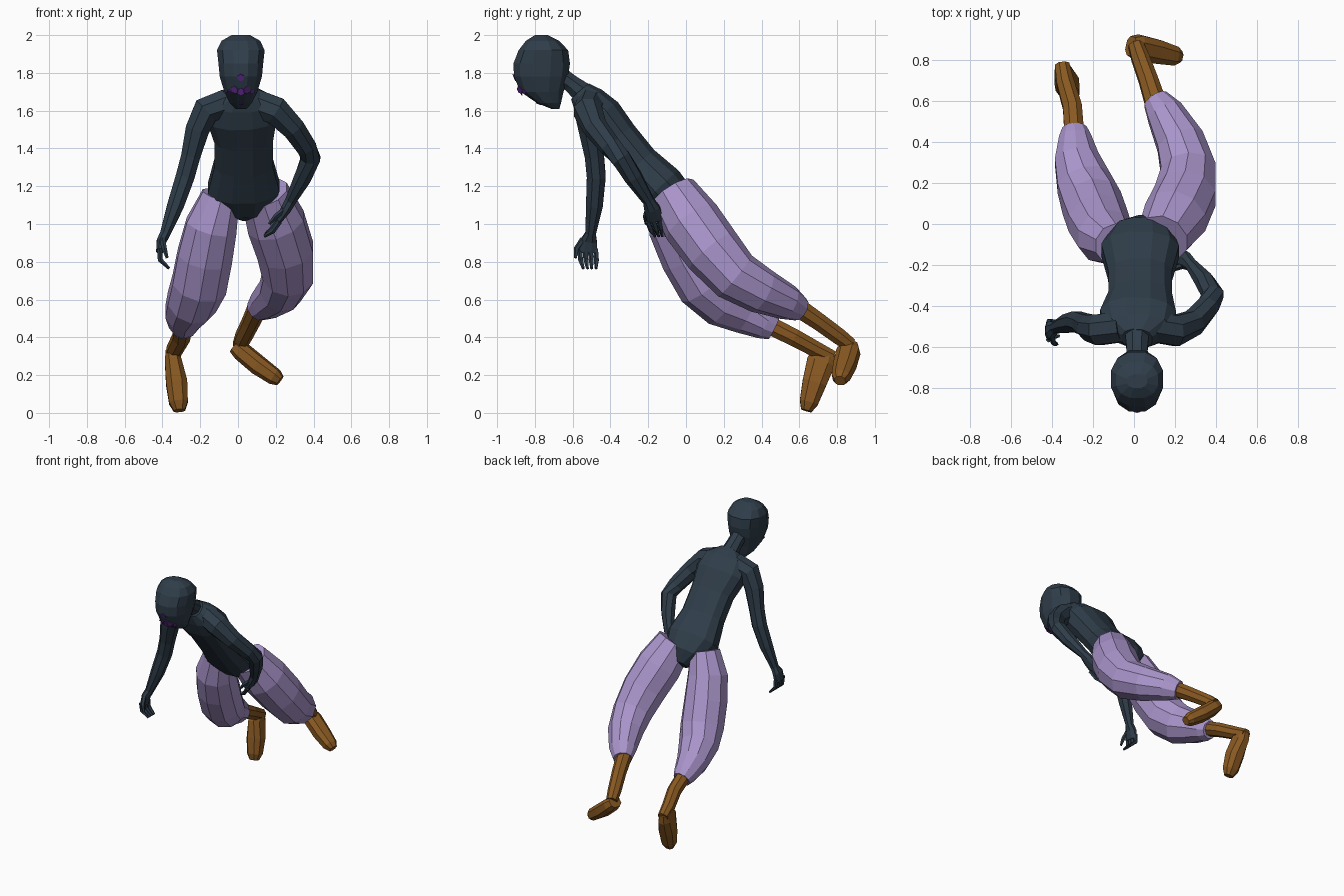
import bpy, bmesh, math
from mathutils import Vector
from mathutils.bvhtree import BVHTree


def material(name, rgb):
    m = bpy.data.materials.new(name)
    m.diffuse_color = (*rgb, 1)
    return m


SLATE = material("dark slate", (0.028, 0.046, 0.066))
LILAC = material("lilac cloth", (0.40, 0.30, 0.60))
BROWN = material("brown leather", (0.25, 0.10, 0.016))
VIOLET = material("violet paint", (0.12, 0.025, 0.26))


def finish(bm, name, mat):
    bmesh.ops.recalc_face_normals(bm, faces=bm.faces)
    me = bpy.data.meshes.new(name)
    bm.to_mesh(me)
    bm.free()
    me.materials.append(mat)
    ob = bpy.data.objects.new(name, me)
    bpy.context.collection.objects.link(ob)
    return ob


def loft(name, mat, stations, ref=(1, 0, 0), sides=10, axis=None, power=1.0):
    """Skin rings along a path; a station is (x, y, z, half width, half depth)."""
    bm = bmesh.new()
    pts = [Vector(s[:3]) for s in stations]
    rings = []
    for i, s in enumerate(stations):
        t = Vector(axis) if axis else pts[min(i + 1, len(pts) - 1)] - pts[max(i - 1, 0)]
        t.normalize()
        u = Vector(ref)
        u = (u - t * u.dot(t)).normalized()
        v = t.cross(u)
        ring = []
        for k in range(sides):
            a = 2 * math.pi * (k + 0.5) / sides
            c, d = math.cos(a), math.sin(a)
            c = math.copysign(abs(c) ** power, c)
            d = math.copysign(abs(d) ** power, d)
            ring.append(bm.verts.new(pts[i] + u * c * s[3] + v * d * s[-1]))
        rings.append(ring)
    for a, b in zip(rings, rings[1:]):
        for k in range(sides):
            j = (k + 1) % sides
            bm.faces.new((a[k], a[j], b[j], b[k]))
    bm.faces.new(rings[0])
    bm.faces.new(rings[-1])
    return finish(bm, name, mat)


# Leaning torso and neck
loft("torso", SLATE, [
    (.04, .01, 1.05, .05, .05), (.04, -.05, 1.11, .15, .115),
    (.03, -.13, 1.195, .195, .13), (.03, -.25, 1.32, .16, .112),
    (.03, -.36, 1.455, .16, .112), (.02, -.45, 1.57, .19, .12),
    (.02, -.515, 1.65, .17, .095), (.015, -.56, 1.70, .075, .065)], sides=12, power=.85)
loft("neck", SLATE, [(.015, -.53, 1.68, .065, .065), (.015, -.61, 1.745, .055, .05),
                     (.015, -.69, 1.80, .06, .055)], sides=8)

# Head: level rings given as height, front, back, half width
profile = [(1.61, -.715, -.67, .03), (1.64, -.79, -.66, .06), (1.70, -.88, -.645, .09),
           (1.78, -.915, -.62, .115), (1.85, -.918, -.61, .122), (1.92, -.89, -.62, .13),
           (1.97, -.85, -.67, .105), (2.0, -.80, -.73, .05)]
head = loft("head", SLATE, [(.015, (f + b) / 2, z, w, (b - f) / 2) for z, f, b, w in profile],
            sides=12, axis=(0, 0, 1), power=.85)

# Painted face marks, laid on the head surface
tree = BVHTree.FromPolygons([v.co for v in head.data.vertices],
                            [p.vertices for p in head.data.polygons])
marks = [(0, 1.775, .02), (0, 1.70, .022), (-.032, 1.71, .022), (.032, 1.71, .022),
         (-.06, 1.70, .013), (.06, 1.70, .013), (0, 1.637, .014)]
for n, (x, z, r) in enumerate(marks):
    hit, normal, _, _ = tree.ray_cast(Vector((x + .015, -2, z)), Vector((0, 1, 0)))
    if hit:
        a, b = hit - normal * .003, hit + normal * .003
        loft(f"face_mark_{n + 1}", VIOLET, [(*a, r, r), (*b, r, r)], sides=6)

# Arms: hanging on the -x side, bent toward the hip on the +x side
loft("hanging_arm", SLATE, [
    (-.06, -.50, 1.64, .08), (-.17, -.515, 1.60, .08), (-.215, -.505, 1.50, .068),
    (-.25, -.485, 1.36, .055), (-.28, -.475, 1.25, .054), (-.33, -.485, 1.10, .048),
    (-.385, -.505, .95, .03), (-.405, -.515, .91, .048, .028), (-.415, -.52, .85, .052, .02)],
    ref=(0, 1, 0), sides=8)
loft("bent_arm", SLATE, [
    (.09, -.50, 1.64, .08), (.20, -.52, 1.60, .08), (.29, -.48, 1.51, .066),
    (.36, -.40, 1.41, .058), (.385, -.345, 1.35, .055), (.345, -.28, 1.25, .05),
    (.28, -.20, 1.125, .032), (.255, -.18, 1.08, .045, .03), (.215, -.16, 1.02, .05, .02)],
    ref=(0, 1, 0), sides=8)

# Fingers and thumbs
for n, off in enumerate((-.042, -.014, .014, .042)):
    loft(f"hanging_finger_{n + 1}", SLATE, [
        (-.415, -.52 + off, .87, .015), (-.412, -.515 + off, .81, .014),
        (-.365, -.51 + off * .8, .765, .008)], ref=(0, 1, 0), sides=5)
    loft(f"bent_finger_{n + 1}", SLATE, [
        (.22, -.16 + off, 1.03 + off * .4, .015), (.185, -.145 + off * .9, .975 + off * .3, .014),
        (.14, -.135 + off * .7, .935, .008)], ref=(0, 1, 0), sides=5)
loft("hanging_thumb", SLATE, [(-.40, -.545, .92, .016), (-.39, -.58, .87, .014),
                              (-.375, -.585, .82, .008)], ref=(0, 1, 0), sides=5)
loft("bent_thumb", SLATE, [(.25, -.20, 1.08, .016), (.20, -.215, 1.04, .014),
                           (.165, -.21, 1.0, .008)], ref=(0, 1, 0), sides=5)

# Baggy trouser legs, gathered at a cuff
loft("trouser_leg_low", LILAC, [
    (-.09, -.10, 1.15, .105), (-.14, -.06, .99, .142), (-.175, .015, .83, .152),
    (-.205, .10, .68, .152), (-.245, .20, .585, .138), (-.28, .32, .525, .112),
    (-.287, .42, .468, .082), (-.29, .465, .445, .062)])
loft("trouser_leg_high", LILAC, [
    (.14, -.07, 1.165, .13), (.20, .03, 1.01, .160), (.25, .14, .86, .156),
    (.265, .26, .725, .14), (.225, .40, .645, .122), (.15, .54, .583, .094),
    (.105, .605, .548, .066)])

# Leather lower legs and boots
loft("boot_shaft_low", BROWN, [
    (-.29, .43, .47, .052), (-.30, .57, .40, .05), (-.335, .69, .335, .046),
    (-.35, .775, .295, .038)], sides=8)
loft("boot_foot_low", BROWN, [
    (-.348, .735, .325, .038, .062), (-.343, .715, .27, .047, .08), (-.325, .68, .16, .06, .068),
    (-.315, .65, .055, .053, .052), (-.31, .637, .012, .032, .03)], sides=8, power=.8)
loft("boot_shaft_high", BROWN, [
    (.105, .59, .56, .055), (.07, .70, .485, .05), (.03, .81, .405, .047),
    (.01, .87, .36, .04)], sides=8)
loft("boot_foot_high", BROWN, [
    (-.015, .865, .355, .05, .04), (.02, .86, .325, .065, .05), (.11, .84, .25, .062, .052),
    (.195, .82, .19, .05, .045), (.222, .815, .17, .03, .03)],
    ref=(.3, 1, 0), sides=8, power=.8)
